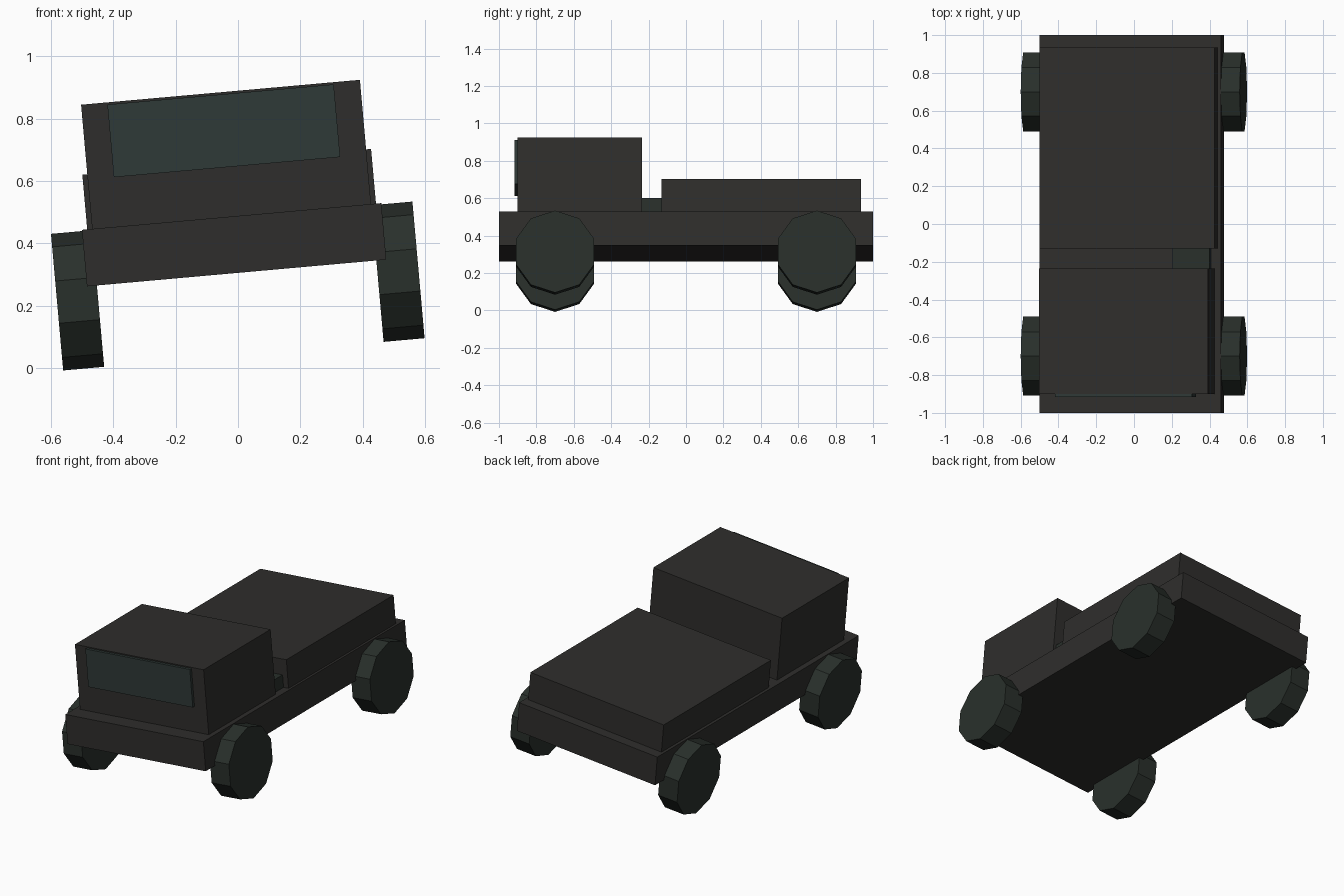
import bpy
from math import radians
from mathutils import Matrix

if "Cube" in bpy.data.objects:
    bpy.data.objects.remove(bpy.data.objects["Cube"])

# Whole truck leans to one side: roll about the long axis through the chassis centre
LEAN = Matrix.Translation((-0.0125, 0, 0.3955)) @ Matrix.Rotation(radians(-5.1), 4, 'Y')


def material(name, rgb):
    m = bpy.data.materials.new(name)
    m.diffuse_color = (*rgb, 1)
    m.use_nodes = True
    m.node_tree.nodes["Principled BSDF"].inputs["Base Color"].default_value = m.diffuse_color
    return m


body = material("body_grey", (0.028, 0.027, 0.025))
rubber = material("dark_green", (0.022, 0.029, 0.024))
glass = material("window_tint", (0.028, 0.041, 0.038))


def finish(name, mat, local):
    ob = bpy.context.object
    ob.name = name
    ob.data.transform(LEAN @ local)
    ob.data.materials.append(mat)
    return ob


def box(name, mat, x, y, z):
    bpy.ops.mesh.primitive_cube_add(size=1)
    lo, hi = zip(x, y, z)
    centre = [(a + b) / 2 for a, b in zip(lo, hi)]
    size = [b - a for a, b in zip(lo, hi)]
    return finish(name, mat, Matrix.Translation(centre) @ Matrix.Diagonal((*size, 1)))


# Body blocks, in coordinates relative to the chassis centre
box("chassis", body, (-0.482, 0.482), (-1, 1), (-0.091, 0.091))
box("cab", body, (-0.449, 0.449), (-0.9, -0.235), (0.08, 0.491))
box("cargo_bed", body, (-0.465, 0.465), (-0.13, 0.935), (0.08, 0.267))
box("windscreen", glass, (-0.365, 0.364), (-0.917, -0.89), (0.25, 0.484))
box("fuel_tank", rubber, (0.233, 0.43), (-0.25, -0.12), (0.08, 0.168))

# Ten-sided wheels, flat side down
for side, sx in (("left", -1), ("right", 1)):
    for end, y in (("front", -0.7), ("rear", 0.7)):
        bpy.ops.mesh.primitive_cylinder_add(vertices=10, radius=0.22, depth=0.132)
        finish(f"{end}_{side}_wheel", rubber,
               Matrix.Translation((sx * 0.516, y, -0.133))
               @ Matrix.Rotation(radians(90), 4, 'Y')
               @ Matrix.Rotation(radians(90), 4, 'Z'))
